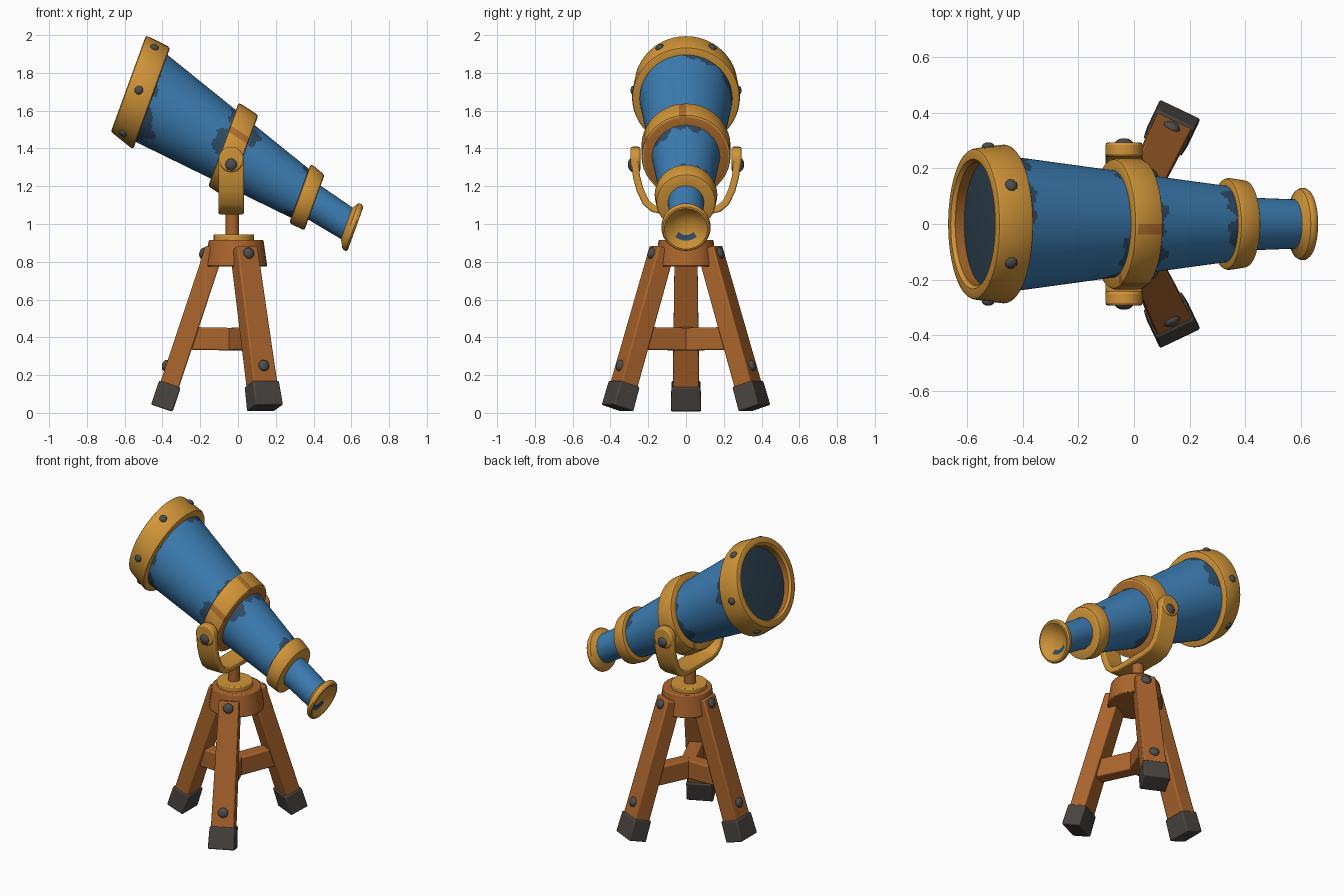
import bpy, bmesh, math
from mathutils import Vector, Matrix

if "Cube" in bpy.data.objects:
    bpy.data.objects.remove(bpy.data.objects["Cube"])


def material(name, rgb):
    m = bpy.data.materials.new(name)
    m.diffuse_color = (*rgb, 1)
    m.use_nodes = True
    m.node_tree.nodes["Principled BSDF"].inputs["Base Color"].default_value = m.diffuse_color
    return m


BLUE = material("blue paint", (0.045, 0.205, 0.45))
CHIP = material("chipped dark blue", (0.03, 0.075, 0.14))
GOLD = material("brass", (0.64, 0.30, 0.04))
WORN = material("worn brass", (0.42, 0.15, 0.025))
WOOD = material("wood", (0.41, 0.13, 0.026))
DARK = material("dark rubber", (0.065, 0.058, 0.052))
BOLT = material("bolt metal", (0.075, 0.075, 0.075))
LENS = material("lens glass", (0.03, 0.06, 0.09))


def finish(name, bm, mats, bevel=0.0, smooth=35):
    bmesh.ops.recalc_face_normals(bm, faces=bm.faces)
    me = bpy.data.meshes.new(name)
    bm.to_mesh(me)
    bm.free()
    ob = bpy.data.objects.new(name, me)
    bpy.context.collection.objects.link(ob)
    for m in mats:
        me.materials.append(m)
    if bevel:
        b = ob.modifiers.new("bevel", 'BEVEL')
        b.width, b.segments, b.limit_method = bevel, 2, 'ANGLE'
    bpy.ops.object.select_all(action='DESELECT')
    ob.select_set(True)
    bpy.context.view_layer.objects.active = ob
    bpy.ops.object.shade_smooth_by_angle(angle=math.radians(smooth))
    return ob


# The tube runs along a slanted centre line; its rings lean back by 20 degrees
UP = Vector((0.342, 0, 0.94))


def tube_point(s, r, phi):
    centre = Vector((s, 0, 1.705 - 0.64 * (s + 0.52)))
    return centre + Vector((0, r * math.cos(phi), 0)) + UP * (r * math.sin(phi))


def spin(name, prof, mats, rule=None, n=40, closed=False):
    """Revolve (s, r) points about the tube line; rule(s, r, phi) picks a material."""
    bm = bmesh.new()
    step = 2 * math.pi / n
    rows = [[bm.verts.new(tube_point(s, r, j * step)) for j in range(n)] for s, r in prof]
    count = len(prof) if closed else len(prof) - 1
    for i in range(count):
        k = (i + 1) % len(prof)
        s, r = (prof[i][0] + prof[k][0]) / 2, (prof[i][1] + prof[k][1]) / 2
        for j in range(n):
            j2 = (j + 1) % n
            f = bm.faces.new((rows[i][j], rows[i][j2], rows[k][j2], rows[k][j]))
            if rule:
                f.material_index = rule(s, r, (j + 0.5) * step)
    bmesh.ops.remove_doubles(bm, verts=bm.verts, dist=1e-5)
    return finish(name, bm, mats)


def ring(s0, s1, r0, r1, inner, b=0.012):
    return [(s0, inner + b), (s0, r0 - b), (s0 + b * .3, r0 - b * .3), (s0 + b, r0),
            (s1 - b, r1), (s1 - b * .3, r1 - b * .3), (s1, r1 - b), (s1, inner), (s0 + b, inner)]


def wave(phi, a):
    return max(0, math.sin(2 * phi + a) + .6 * math.sin(5 * phi + 2 * a) + .3 * math.sin(13 * phi + a))


# Main tube, with chipped paint beside the rings
def chips(s, r, phi):
    for edge, side, a in ((-0.455, 1, 0.4), (-0.075, -1, 2.2), (0.025, 1, 4.0), (0.33, -1, 5.3)):
        d = (s - edge) * side
        if 0 <= d < 0.042 * wave(phi, a):
            return 1
    return 0


spin("main_tube", [(-0.47 + .84 * i / 84, 0.247 - .115 * i / 84) for i in range(85)],
     [BLUE, CHIP], chips, 96)
spin("rear_tube", [(0.36, 0.0), (0.36, 0.097), (0.60, 0.088)], [BLUE])

# Brass rings
spin("front_ring", ring(-0.58, -0.457, 0.273, 0.286, 0.222), [GOLD, WORN],
     lambda s, r, p: int(r < 0.224), 48, True)
spin("middle_ring", ring(-0.077, 0.027, 0.236, 0.236, 0.175), [GOLD, WORN],
     lambda s, r, p: int(r < 0.2 or abs(p - 1.6) < 0.1 and s > -.04 or wave(p, 3) > 1.5), 40, True)
spin("rear_ring", ring(0.328, 0.405, 0.166, 0.158, 0.09), [GOLD], None, 40, True)
spin("front_lens", [(-0.535, 0.228), (-0.541, 0.12), (-0.543, 0)], [LENS], None, 48)

# Flared eyepiece with a hollow cup
spin("eyepiece", [(.575, .088), (.588, .112), (.594, .125), (.603, .13), (.613, .13), (.621, .123),
                  (.622, .114), (.614, .10), (.602, .08), (.592, .055), (.586, .03), (.584, 0)],
     [GOLD, CHIP], lambda s, r, p: int(.055 < r < .08 and s < .61 and math.sin(p) < -.72), 40)


def bolt(name, loc, normal, r):
    bm = bmesh.new()
    bmesh.ops.create_uvsphere(bm, u_segments=12, v_segments=8, radius=r)
    rot = Vector(normal).to_track_quat('Z', 'Y').to_matrix().to_4x4()
    bm.transform(Matrix.Translation(loc) @ rot @ Matrix.Diagonal((1, 1, .6, 1)))
    return finish(name, bm, [BOLT], smooth=60)


for i in range(6):
    phi = i * math.pi / 3
    bolt(f"front_ring_bolt_{i}", tube_point(-.525, .28, phi),
         tube_point(0, 1, phi) - tube_point(0, 0, phi), .023)


def cone(name, x, z0, z1, r0, r1, mat, bevel=0.006):
    bm = bmesh.new()
    bmesh.ops.create_cone(bm, cap_ends=True, segments=24, radius1=r0, radius2=r1, depth=z1 - z0)
    bm.transform(Matrix.Translation((x, 0, (z0 + z1) / 2)))
    return finish(name, bm, [mat], bevel)


# Swivel post and hub
cone("swivel_post", -.03, .92, 1.07, .036, .036, WOOD, 0)
cone("swivel_plate", -.022, .905, .945, .108, .108, GOLD)
cone("tripod_hub", -.01, .775, .915, .165, .145, WOOD)

# U-shaped yoke: thickened half path, mirrored, extruded across x
half = [(.272, 1.345), (.262, 1.25), (.243, 1.18), (.213, 1.115), (.175, 1.082), (.12, 1.07)]
path = [Vector(p) for p in half] + [Vector((-y, z)) for y, z in reversed(half)]
bm = bmesh.new()
sections = []
for i, p in enumerate(path):
    t = (path[min(i + 1, len(path) - 1)] - path[max(i - 1, 0)]).normalized()
    o = Vector((-t.y, t.x)) * .019
    sections.append([bm.verts.new((x, q.x, q.y)) for x, q in
                     ((-.103, p + o), (.031, p + o), (.031, p - o), (-.103, p - o))])
for a, b in zip(sections, sections[1:]):
    for k in range(4):
        bm.faces.new((a[k], a[(k + 1) % 4], b[(k + 1) % 4], b[k]))
bm.faces.new(sections[0])
bm.faces.new(sections[-1])
finish("yoke", bm, [GOLD], .008)

# Round ears and pivot bolts
for side, tag in ((1, "back"), (-1, "front")):
    bm = bmesh.new()
    bmesh.ops.create_cone(bm, cap_ends=True, segments=24, radius1=.067, radius2=.067, depth=.052)
    bm.transform(Matrix.Translation((-.036, side * .268, 1.342)) @ Matrix.Rotation(math.pi / 2, 4, 'X'))
    finish(f"yoke_ear_{tag}", bm, [GOLD], .01)
    bolt(f"pivot_bolt_{tag}", (-.036, side * .288, 1.315), (0, side, 0), .034)


def beam(name, a, b, tangent, wa, wb, depth, mat, bevel=.008):
    """Box from a to b; wa and wb are widths along the tangent at the two ends."""
    d = b - a
    t = tangent.normalized()
    n = d.cross(t).normalized()
    bm = bmesh.new()
    bmesh.ops.create_cube(bm, size=1)
    for v in bm.verts:
        k = v.co.z + .5
        v.co = a + d * k + t * v.co.x * (wa + (wb - wa) * k) + n * v.co.y * depth
    return finish(name, bm, [mat], bevel)


# Tripod legs with rubber feet, bolts and spreader arms
legs = {"left": ((-.403, 0, .025), (-.122, 0, .87)),
        "front": ((.143, -.363, .025), (.03, -.125, .87)),
        "back": ((.143, .363, .025), (.03, .125, .87))}
for tag, (foot, top) in legs.items():
    foot, top = Vector(foot), Vector(top)
    d = (top - foot).normalized()
    out = Vector((foot.x - top.x, foot.y - top.y, 0)).normalized()
    tan = Vector((-out.y, out.x, 0))
    n = d.cross(tan).normalized()
    n = n if n.dot(out) > 0 else -n
    beam(f"{tag}_leg", foot + d * .05, top, tan, .142, .12, .102, WOOD)
    beam(f"{tag}_foot", foot, foot + d * .135, tan, .162, .152, .12, DARK)
    for z, where in ((.235, "lower"), (.83, "upper")):
        p = foot + (top - foot) * ((z - foot.z) / (top.z - foot.z))
        bolt(f"{tag}_leg_{where}_bolt", p + n * .053, n, .031)
    q = foot + (top - foot) * .44
    q.z = .395
    beam(f"{tag}_spreader", Vector((-.02, 0, .39)), q, tan, .085, .085, .12, WOOD)
